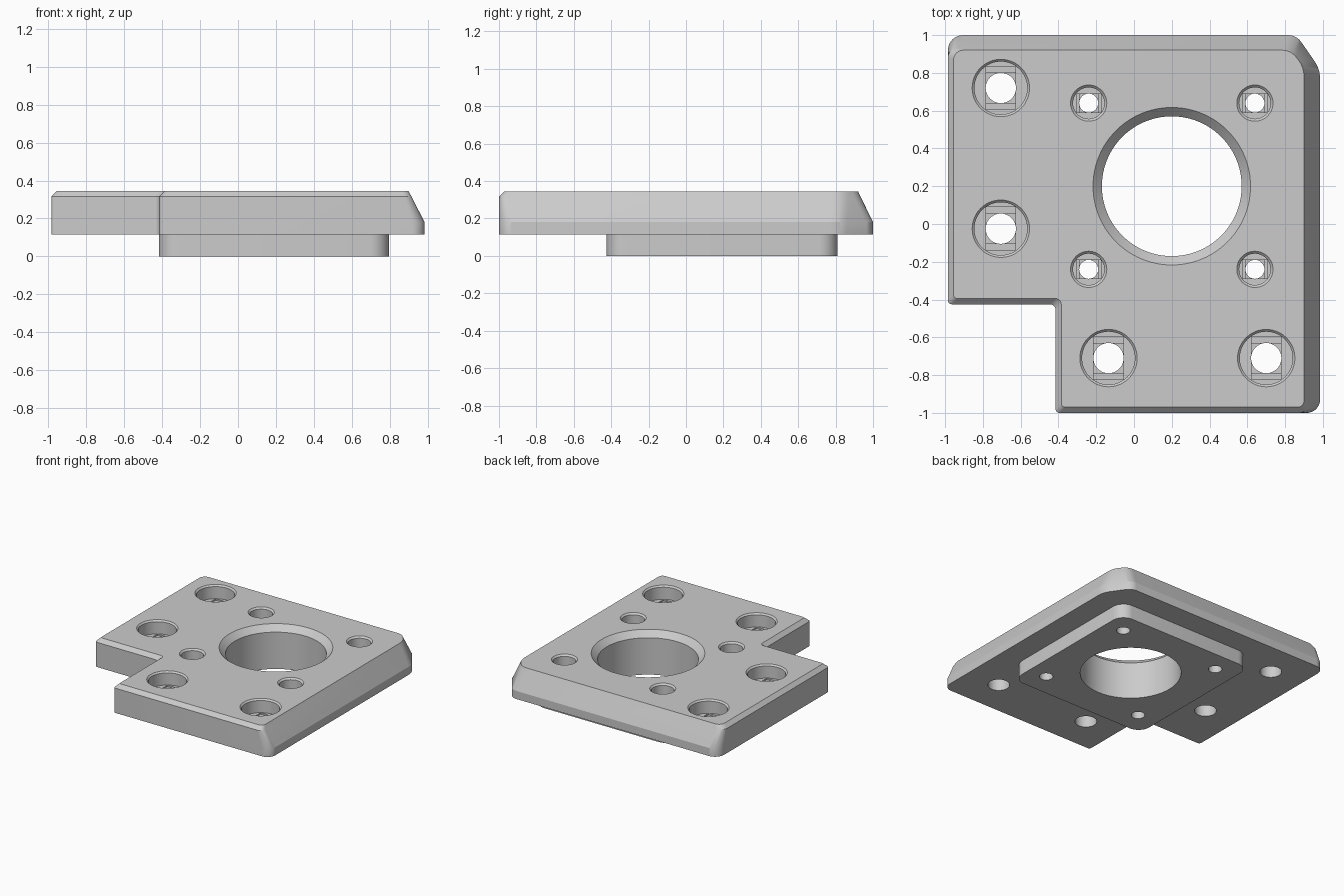
import bpy, bmesh, math
from mathutils import Vector, Matrix

if "Cube" in bpy.data.objects:
    bpy.data.objects.remove(bpy.data.objects["Cube"])

grey = bpy.data.materials.new("light grey")
grey.use_nodes = True
grey.diffuse_color = (0.6, 0.6, 0.6, 1)
grey.node_tree.nodes["Principled BSDF"].inputs["Base Color"].default_value = (0.6, 0.6, 0.6, 1)

BASE, TOP = 0.115, 0.345      # underside and top of the plate
CX, CY = 0.2, 0.2             # bore centre


def rounded(corners, steps=8):
    """Outline with a circular arc at each corner (x, y, tangent length)."""
    pts = []
    for i, (x, y, t) in enumerate(corners):
        p = Vector((x, y))
        a = (Vector(corners[i - 1][:2]) - p).normalized()
        b = (Vector(corners[(i + 1) % len(corners)][:2]) - p).normalized()
        w = math.sin(a.angle(b) / 2)
        for k in range(steps + 1):
            s = k / steps
            c0, c1, c2 = (1 - s) ** 2, 2 * s * (1 - s) * w, s * s
            pts.append((c0 * (p + a * t) + c1 * p + c2 * (p + b * t)) / (c0 + c1 + c2))
    return pts


def loft(bm, rings):
    """Closed solid through rings of equal length, given as (points, z)."""
    rows = [[bm.verts.new((p[0], p[1], z)) for p in pts] for pts, z in rings]
    n = len(rows[0])
    for low, high in zip(rows, rows[1:]):
        for i in range(n):
            j = (i + 1) % n
            bm.faces.new((low[i], low[j], high[j], high[i]))
    bm.faces.new(rows[0][::-1])
    bm.faces.new(rows[-1])


def finish(bm, name):
    bmesh.ops.recalc_face_normals(bm, faces=bm.faces)
    mesh = bpy.data.meshes.new(name)
    bm.to_mesh(mesh)
    bm.free()
    mesh.materials.append(grey)
    obj = bpy.data.objects.new(name, mesh)
    bpy.context.collection.objects.link(obj)
    return obj


def plate_ring(slope, chamfer):
    """Plate outline; slope runs 0..1 up the long bevels, chamfer insets the rest."""
    r, b = 0.985 - 0.085 * slope, 1 - 0.08 * slope
    c = chamfer
    return rounded([
        (r, c - 1, 0.07 - 0.035 * slope),
        (r, 0.82 + 0.01 * slope, 0.05),
        (0.86 - 0.03 * slope, b, 0.045),
        (c - 0.985, b, 0.08 - 0.03 * slope),
        (c - 0.985, c - 0.425, 0.02),
        (c - 0.415, c - 0.425, 0.03),
        (c - 0.415, c - 1, 0.02)])


# Notched top plate
bm = bmesh.new()
loft(bm, [(plate_ring(0, 0), BASE), (plate_ring(0, 0), 0.18),
          (plate_ring(0.82, 0), 0.315), (plate_ring(1, 0.03), TOP)])
plate = finish(bm, "mounting_plate")

# Square locating pad underneath
bm = bmesh.new()
pad_outline = rounded([(0.797, -0.426, 0.1), (0.797, 0.811, 0.1),
                       (-0.418, 0.811, 0.1), (-0.418, -0.426, 0.1)])
loft(bm, [(pad_outline, 0), (pad_outline, BASE)])
pad = finish(bm, "locating_pad")


def lathe(bm, x, y, profile, segments):
    circle = [(math.cos(k * math.tau / segments), math.sin(k * math.tau / segments))
              for k in range(segments)]
    loft(bm, [([(x + r * c, y + r * s) for c, s in circle], z) for r, z in profile])


def box(bm, x, y, z0, z1, sx, sy):
    m = Matrix.Translation((x, y, (z0 + z1) / 2)) @ Matrix.Diagonal((sx, sy, z1 - z0, 1))
    bmesh.ops.create_cube(bm, size=1, matrix=m)


# Cutters: round holes, then the stepped recesses in the counterbore floors
holes, slots, squares = bmesh.new(), bmesh.new(), bmesh.new()
OVER = 0.01
lathe(holes, CX, CY, [(0.37, -0.1), (0.37, TOP - 0.047),
                      (0.417 + OVER, TOP + OVER)], 96)


def counterbore(x, y, hole, head, rim, floor, along_y):
    lathe(holes, x, y, [(hole, -0.1), (hole, floor), (head, floor),
                        (head, TOP - rim), (head + rim + OVER, TOP + OVER)], 48)
    reach = 1.98 * math.sqrt(head ** 2 - hole ** 2)
    wide = 1.96 * hole
    size = (wide, reach) if along_y else (reach, wide)
    box(slots, x, y, floor - 0.012, floor + 0.02, *size)
    box(squares, x, y, floor - 0.024, floor + 0.02, wide, wide)


for x, y in [(-0.705, 0.72), (-0.705, -0.025), (-0.135, -0.71), (0.7, -0.71)]:
    counterbore(x, y, 0.08, 0.14, 0.012, 0.235, True)
for sx in (-1, 1):
    for sy in (-1, 1):
        counterbore(CX + 0.44 * sx, CY + 0.44 * sy, 0.05, 0.083, 0.013, 0.17, False)

cutters = [finish(holes, "hole_cutter"), finish(slots, "slot_cutter"),
           finish(squares, "square_cutter")]


def cut(obj, tools):
    bpy.ops.object.select_all(action="DESELECT")
    bpy.context.view_layer.objects.active = obj
    obj.select_set(True)
    for tool in tools:
        mod = obj.modifiers.new("cut", "BOOLEAN")
        mod.operation, mod.solver, mod.object = "DIFFERENCE", "EXACT", tool
        bpy.ops.object.modifier_apply(modifier=mod.name)
    bpy.ops.object.shade_smooth_by_angle(angle=math.radians(25))


cut(plate, cutters)
cut(pad, cutters[:1])
for tool in cutters:
    bpy.data.objects.remove(tool)
